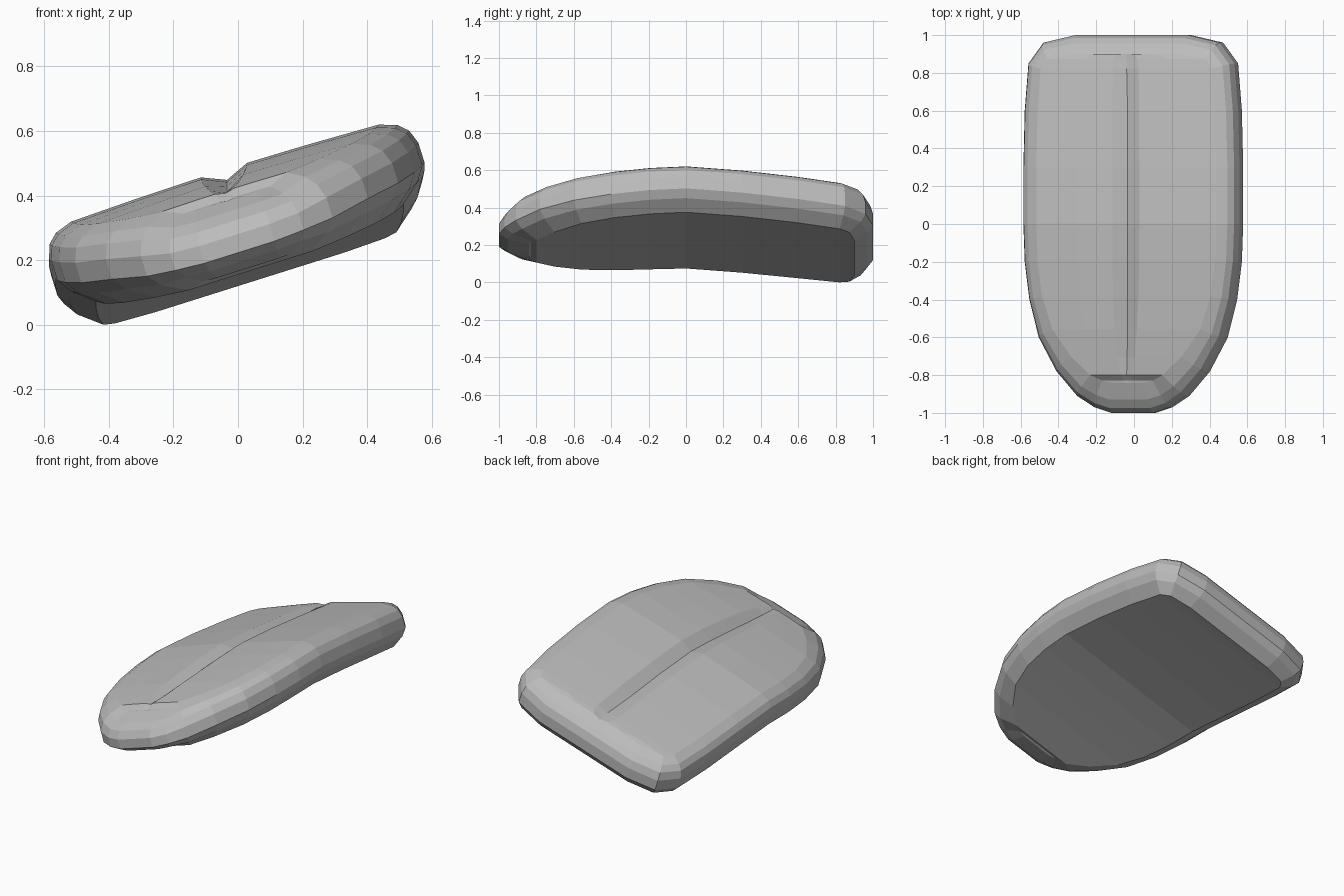
import bpy, bmesh, math
from mathutils import Vector

if "Cube" in bpy.data.objects:
    bpy.data.objects.remove(bpy.data.objects["Cube"], do_unlink=True)

TILT = math.radians(17.5)
# Right half of the plan outline, tip to back
HALF = [(.11, -1), (.2, -.97), (.29, -.91), (.4, -.78), (.495, -.6), (.545, -.4),
        (.57, -.2), (.577, 0), (.577, .3), (.57, .6), (.55, .85), (.47, .96), (.3, 1)]
# Edge profile: inset from the outline, height
PROFILE = [(.1, -.122), (.03, -.065), (0, -.02), (0, .045), (.016, .089), (.045, .116), (.1, .135)]
# Lengthwise bend: y, centre height
BEND = [(-1, .245), (-.8, .287), (-.5, .318), (-.2, .338), (0, .345), (.4, .315), (.85, .26), (1, .235)]
COLUMNS = (-.55, -.15, 0, .15, .55)


def bend(y):
    for (a, za), (b, zb) in zip(BEND, BEND[1:]):
        if y <= b:
            return za + (zb - za) * (y - a) / (b - a)
    return BEND[-1][1]


def place(u, y, v):
    """Tilt the cross-section and follow the bend."""
    return Vector((u * math.cos(TILT) - v * math.sin(TILT), y,
                   u * math.sin(TILT) + v * math.cos(TILT) + bend(y)))


def inset_outline(inset):
    """Right half of the outline moved inward, rounder at the tip."""
    pts = [Vector((x / .962, y)) for x, y in HALF]
    mirror = lambda p: Vector((-p.x, p.y))
    loop = [mirror(pts[0])] + pts + [mirror(pts[-1])]
    result = []
    for i, p in enumerate(pts):
        t = (loop[i + 2] - loop[i]).normalized()
        soft = 1 + .6 * min(1, max(0, (-.5 - p.y) / .5))
        result.append(p - Vector((t.y, -t.x)) * inset * soft)
    return result


bm = bmesh.new()
n = len(HALF)

# Rounded rim as stacked rings
rings = []
for inset, v in PROFILE:
    pts = inset_outline(inset)
    flat = [v * (.85 if y < -.95 else 1) for x, y in HALF]
    right = [bm.verts.new(place(p.x, p.y, h)) for p, h in zip(pts, flat)]
    left = [bm.verts.new(place(-p.x, p.y, h)) for p, h in zip(pts, flat)]
    rings.append((right, left))
last = len(rings) - 1
for k in range(last):
    (r0, l0), (r1, l1) = rings[k], rings[k + 1]
    for i in range(n - 1):
        bm.faces.new((r0[i], r0[i + 1], r1[i + 1], r1[i]))
        bm.faces.new((l0[i + 1], l0[i], l1[i], l1[i + 1]))

# Upper surface with the centre groove
rows = []
for i, p in enumerate(inset_outline(PROFILE[-1][0])):
    row = [rings[last][1][i]]
    base = PROFILE[-1][1] * (.85 if HALF[i][1] < -.95 else 1)
    ease = min(1, max(0, (p.y + .86) / .25))
    for f in COLUMNS:
        v = base + .01 * (1 - f * f) * ease
        if f == 0:
            v -= .032 * ease * min(1, max(.4, (.92 - p.y) / .2))
        row.append(bm.verts.new(place(p.x * f, p.y, v)))
    rows.append(row + [rings[last][0][i]])
for a, b in zip(rows, rows[1:]):
    for j in range(len(a) - 1):
        bm.faces.new((a[j], a[j + 1], b[j + 1], b[j]))

# Underside strips
r, l = rings[0]
for i in range(n - 1):
    bm.faces.new((r[i], l[i], l[i + 1], r[i + 1]))

# Tip and back ends of the rim
for k in range(last):
    (r0, l0), (r1, l1) = rings[k], rings[k + 1]
    for i in (0, n - 1):
        middle = rows[i][1:-1] if k == last - 1 else []
        bm.faces.new([l0[i], r0[i], r1[i]] + middle[::-1] + [l1[i]])

bmesh.ops.recalc_face_normals(bm, faces=bm.faces)
low = min(v.co.z for v in bm.verts)
bmesh.ops.translate(bm, verts=bm.verts, vec=(0, 0, -low))

mesh = bpy.data.meshes.new("tongue")
bm.to_mesh(mesh)
bm.free()
tongue = bpy.data.objects.new("tongue", mesh)
bpy.context.collection.objects.link(tongue)

# Plain grey surface
grey = bpy.data.materials.new("plain grey")
grey.use_nodes = True
colour = (.5, .5, .5, 1)
grey.diffuse_color = colour
grey.node_tree.nodes["Principled BSDF"].inputs["Base Color"].default_value = colour
mesh.materials.append(grey)
